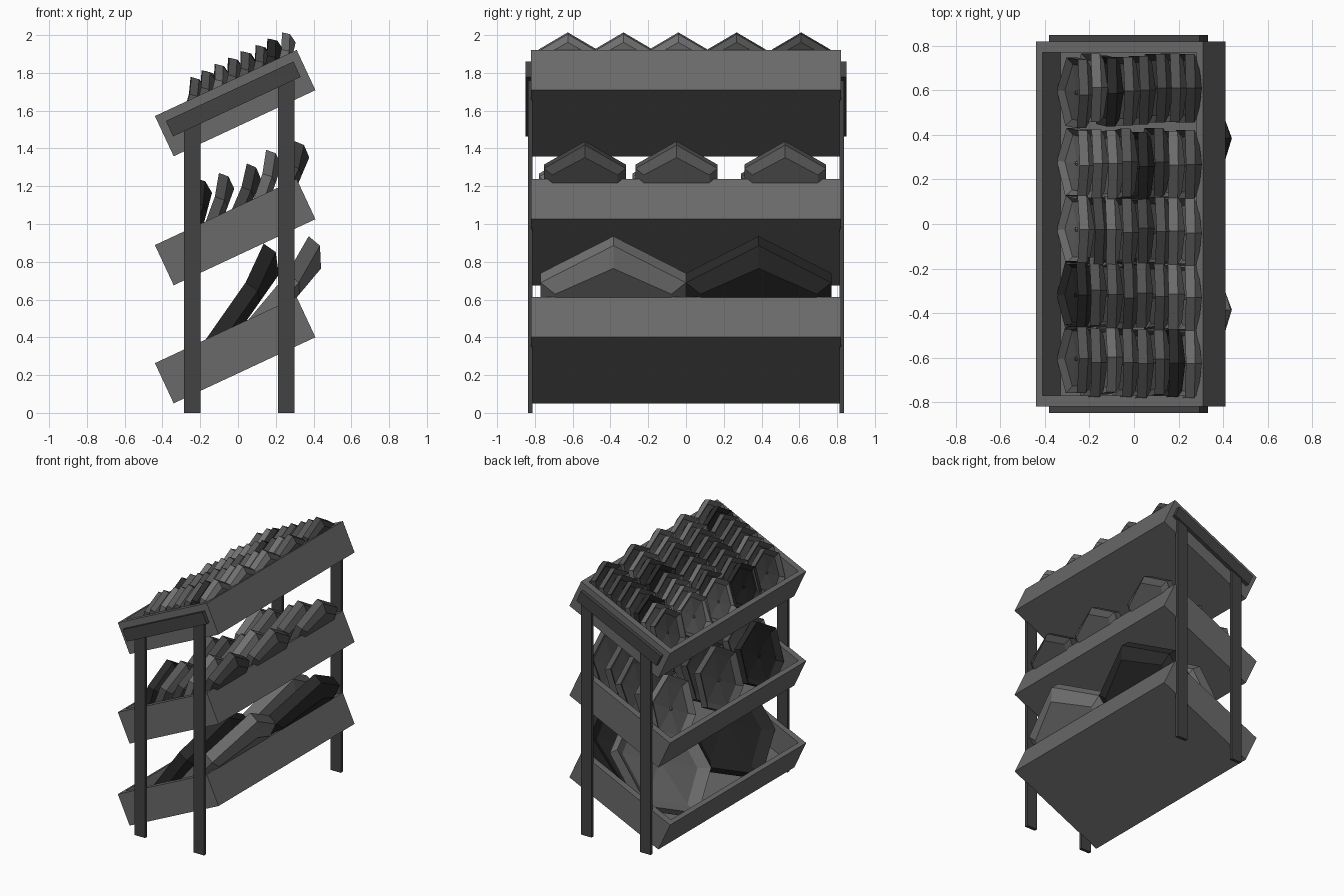
import bpy, bmesh, math, random
from mathutils import Matrix, Vector

if "Cube" in bpy.data.objects:
    bpy.data.objects.remove(bpy.data.objects["Cube"])

random.seed(4)
TILT = math.radians(25)
U = Vector((math.cos(TILT), 0, math.sin(TILT)))    # along a tray, uphill
N = Vector((-math.sin(TILT), 0, math.cos(TILT)))   # out of a tray
LEN, WID, DEEP, FLOOR = 0.828, 1.64, 0.235, 0.045


def material(name, v):
    m = bpy.data.materials.new(name)
    m.diffuse_color = (v, v, v, 1)
    m.use_nodes = True
    m.node_tree.nodes["Principled BSDF"].inputs["Base Color"].default_value = m.diffuse_color
    return m


TRAY = material("tray grey", 0.143)
POST = material("post grey", 0.054)
PLATES = [material("light dish grey", 0.16), material("mid dish grey", 0.092),
          material("dark dish grey", 0.06), material("charcoal dish", 0.022)]


def add(name, bm, mat, matrix):
    bmesh.ops.recalc_face_normals(bm, faces=bm.faces)
    me = bpy.data.meshes.new(name)
    bm.to_mesh(me)
    bm.free()
    me.materials.append(mat)
    ob = bpy.data.objects.new(name, me)
    ob.matrix_world = matrix
    bpy.context.collection.objects.link(ob)
    return ob


def box(name, size, center, mat, tilt=0):
    bm = bmesh.new()
    bmesh.ops.create_cube(bm, size=1)
    bmesh.ops.scale(bm, vec=size, verts=bm.verts)
    return add(name, bm, mat, Matrix.Translation(center) @ Matrix.Rotation(-tilt, 4, 'Y'))


def tray(name, center):
    # open box: inset the top face, then sink it to the floor
    bm = bmesh.new()
    bmesh.ops.create_cube(bm, size=1)
    bmesh.ops.scale(bm, vec=(LEN, WID, DEEP), verts=bm.verts)
    top = max(bm.faces, key=lambda f: f.calc_center_median().z)
    bmesh.ops.inset_region(bm, faces=[top], thickness=0.02)
    for v in top.verts:
        v.co.x = math.copysign(LEN / 2 - 0.033, v.co.x)
        v.co.y = math.copysign(WID / 2 - 0.05, v.co.y)
    new = bmesh.ops.extrude_face_region(bm, geom=[top])
    bmesh.ops.translate(bm, vec=(0, 0, FLOOR - DEEP),
                        verts=[g for g in new['geom'] if isinstance(g, bmesh.types.BMVert)])
    if top.is_valid:
        bmesh.ops.delete(bm, geom=[top], context='FACES_ONLY')
    return add(name, bm, TRAY, Matrix.Translation(center) @ Matrix.Rotation(-TILT, 4, 'Y'))


def dish(name, R, T, center, along, y, lean, mat, roll=0.0):
    # six-sided dish with a flat back, its pointed ends bent forward, standing on one point
    bm = bmesh.new()
    rings = []
    for s, d, b in [(0.05, -0.25, 0), (0.06, -0.38, 0), (0.8, -0.38, 0.08),
                    (1, 0, 0.09), (1, -0.65, 0.09), (0.8, -1, 0)]:
        ring = []
        for k in range(6):
            a = math.radians(60 * k + 30)
            bend = b * R if k in (1, 4) else 0
            ring.append(bm.verts.new((R * s * math.cos(a), R * s * math.sin(a), d * T + bend)))
        rings.append(ring)
    for a, b in zip(rings, rings[1:]):
        for k in range(6):
            j = (k + 1) % 6
            bm.faces.new((a[k], a[j], b[j], b[k]))
    bm.faces.new(rings[0])
    bm.faces.new(rings[-1])
    ang = TILT + math.pi / 2 - math.radians(lean)
    P = Vector((math.cos(ang), 0, math.sin(ang)))
    F = Vector((-math.sin(ang), 0, math.cos(ang)))
    pos = center + U * along + N * (FLOOR - DEEP / 2) + P * R + F * (T * 0.4) + Vector((0, y, 0))
    rot = Matrix(((0, P.x, F.x), (-1, 0, 0), (0, P.z, F.z))).to_4x4()
    add(name, bm, mat, Matrix.Translation(pos) @ rot @ Matrix.Rotation(roll, 4, 'Z'))


# trays
BOTTOM, MIDDLE, TOP = (Vector((-0.015, 0, z)) for z in (0.332, 0.957, 1.64))
tray("bottom_tray", BOTTOM)
tray("middle_tray", MIDDLE)
tray("top_tray", TOP)

# posts and sloping top rails on both ends
for s, side in ((-1, "front"), (1, "back")):
    box(side + "_low_post", (0.088, 0.024, 1.54), (-0.243, s * 0.825, 0.77), POST)
    box(side + "_high_post", (0.088, 0.024, 1.76), (0.255, s * 0.825, 0.88), POST)
    box(side + "_top_rail", (0.745, 0.03, 0.09), (-0.025, s * 0.834, 1.662), POST, TILT)

# large dishes: two rows of two
for y, near, far in ((-0.385, 3, 0), (0.385, 0, 3)):
    dish("large_dish", 0.444, 0.12, BOTTOM, -0.35, y, 60, PLATES[near])
    dish("large_dish", 0.444, 0.12, BOTTOM, -0.16, y, 65, PLATES[far])

# medium dishes: three rows of five
SPOTS = ((-0.35, 40), (-0.26, 45), (-0.125, 48), (0.025, 44), (0.155, 48))
for y, first, last in ((-0.535, 3, 2), (-0.05, 1, 1), (0.525, 0, 1)):
    for i, (along, lean) in enumerate(SPOTS):
        c = first if i == 0 else last if i == 4 else random.choice((0, 1, 1, 2))
        dish("medium_dish", 0.25, 0.082, MIDDLE, along,
             y + (random.uniform(-0.03, 0.03) if 0 < i < 4 else 0),
             lean, PLATES[c])

# small dishes: five rows of eight
for y, first in ((-0.615, 1), (-0.32, 3), (-0.03, 0), (0.27, 0), (0.60, 1)):
    for i in range(8):
        c = first if i == 0 else random.choice((0, 0, 1, 1, 1, 2, 2, 3))
        dish("small_dish", 0.178, 0.066, TOP, -0.355 + 0.079 * i,
             y + random.uniform(-0.012, 0.012),
             40 - 0.3 * i + random.uniform(-2, 2) * (i < 7), PLATES[c],
             random.choice((0, 0, 0, 0.06, -0.06)))
